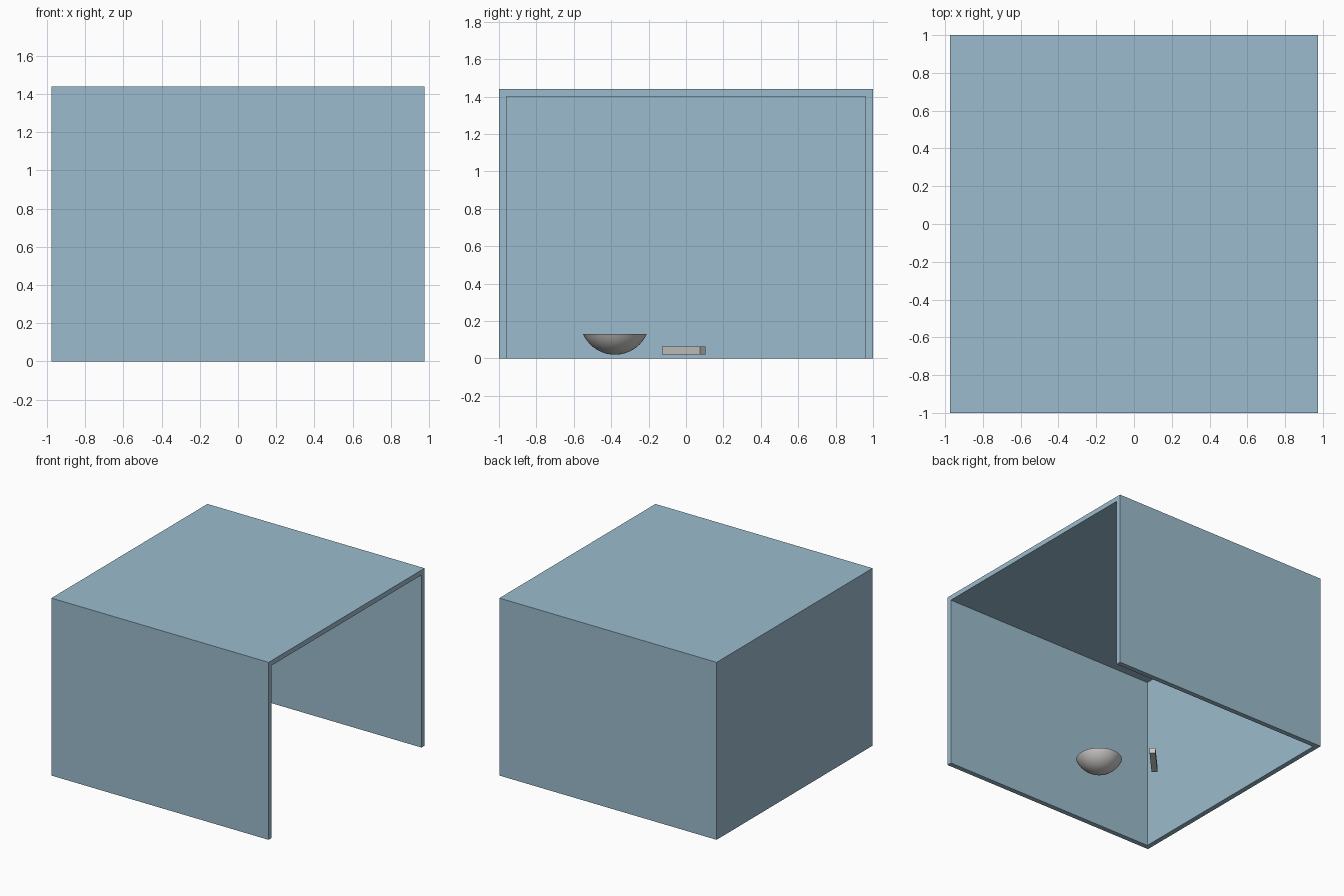
import bpy, bmesh, math
from mathutils import Matrix, Vector

cube = bpy.data.objects.get("Cube")
if cube:
    bpy.data.objects.remove(cube, do_unlink=True)


def material(name, rgb):
    m = bpy.data.materials.new(name)
    m.use_nodes = True
    m.diffuse_color = (*rgb, 1)
    m.node_tree.nodes["Principled BSDF"].inputs["Base Color"].default_value = (*rgb, 1)
    return m


def add_object(name, bm, mat):
    mesh = bpy.data.meshes.new(name)
    bm.to_mesh(mesh)
    bm.free()
    mesh.materials.append(mat)
    obj = bpy.data.objects.new(name, mesh)
    bpy.context.collection.objects.link(obj)
    return obj


def box(size):
    bm = bmesh.new()
    bmesh.ops.create_cube(bm, size=1, matrix=Matrix.Diagonal((*size, 1)))
    return bm


blue = material("pale blue", (0.33, 0.50, 0.61))
grey = material("light grey", (0.60, 0.59, 0.58))

# Shelter: a box open below and on its +x side, thickened inward
W, D, H, WALL = 1.95, 2.0, 1.44, 0.04
bm = box((W, D, H))
bm.normal_update()
open_sides = [f for f in bm.faces if f.normal.z < -0.5 or f.normal.x > 0.5]
bmesh.ops.delete(bm, geom=open_sides, context='FACES')
shelter = add_object("shelter_shell", bm, blue)
shelter.location.z = H / 2
solid = shelter.modifiers.new("wall thickness", 'SOLIDIFY')
solid.thickness = WALL
solid.offset = -1
solid.use_even_offset = True

# Bowl: a thin spherical cap turned about z, with a small flat base
RIM, DEPTH, THICK, SEG = 0.17, 0.11, 0.008, 48
R = (RIM ** 2 + DEPTH ** 2) / (2 * DEPTH)
END = math.asin(RIM / R)


def arc(radius, first, last, steps=10):
    angles = [first + (last - first) * i / steps for i in range(steps + 1)]
    return [Vector((radius * math.sin(a), 0, R - radius * math.cos(a))) for a in angles]


inner_end = math.acos((R - DEPTH) / (R - THICK))
profile = arc(R, 0, END) + arc(R - THICK, inner_end, 0)
bm = bmesh.new()
verts = [bm.verts.new(p) for p in profile]
edges = [bm.edges.new(pair) for pair in zip(verts, verts[1:])]
bmesh.ops.spin(bm, geom=verts + edges, cent=(0, 0, 0), axis=(0, 0, 1),
               angle=math.tau, steps=SEG, use_duplicate=False)
bmesh.ops.remove_doubles(bm, verts=bm.verts, dist=0.0001)
bmesh.ops.recalc_face_normals(bm, faces=bm.faces)
bowl = add_object("bowl", bm, grey)
bowl.location = (0.02, -0.38, 0.02)
bpy.ops.object.select_all(action='DESELECT')
bowl.select_set(True)
bpy.context.view_layer.objects.active = bowl
bpy.ops.object.shade_smooth_by_angle(angle=math.radians(35))

# Small bar lying at an angle beside the bowl
bar = add_object("bar", box((0.044, 0.28, 0.045)), grey)
bar.location = (-0.2, -0.012, 0.0425)
bar.rotation_euler.z = math.radians(-43)
